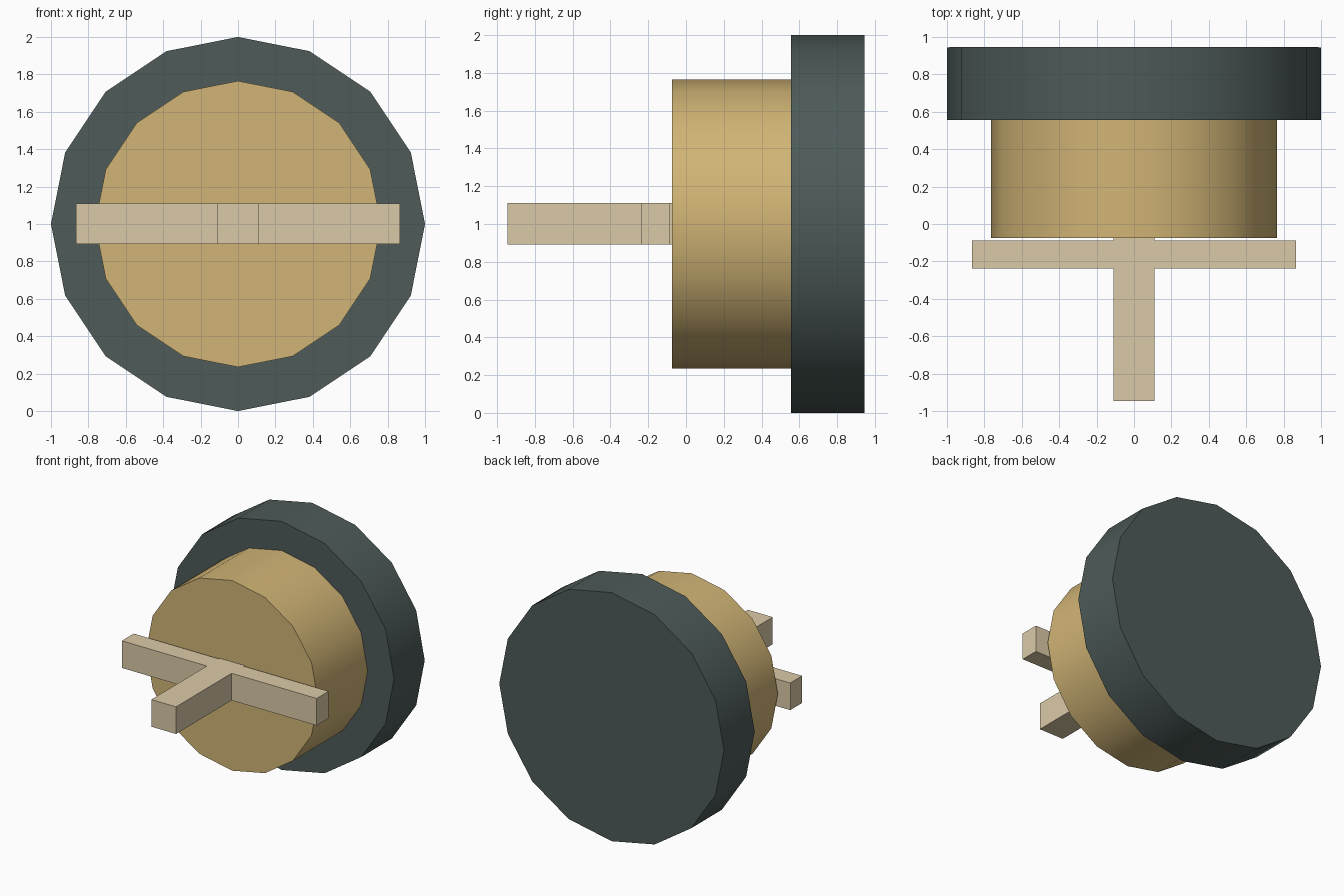
import bpy, bmesh
from math import radians
from mathutils import Matrix, Vector

if "Cube" in bpy.data.objects:
    bpy.data.objects.remove(bpy.data.objects["Cube"])


def finish(bm, name, color):
    bmesh.ops.recalc_face_normals(bm, faces=bm.faces)
    mesh = bpy.data.meshes.new(name)
    bm.to_mesh(mesh)
    bm.free()
    mat = bpy.data.materials.new(name + "_color")
    mat.diffuse_color = (*color, 1)
    mat.use_nodes = True
    mat.node_tree.nodes["Principled BSDF"].inputs["Base Color"].default_value = mat.diffuse_color
    mesh.materials.append(mat)
    ob = bpy.data.objects.new(name, mesh)
    bpy.context.collection.objects.link(ob)
    return ob


def disc(name, radius, y0, y1, color):
    """16-sided disc along y, smooth around the rim, with a vertex at the top."""
    bm = bmesh.new()
    bmesh.ops.create_cone(
        bm, cap_ends=True, segments=16, radius1=radius, radius2=radius, depth=y1 - y0,
        matrix=Matrix.Translation((0, (y0 + y1) / 2, 1)) @ Matrix.Rotation(radians(90), 4, 'X'))
    for f in bm.faces:
        f.smooth = len(f.verts) == 4
    for e in bm.edges:
        e.smooth = e.calc_face_angle(0) < radians(30)
    return finish(bm, name, color)


# Wide dark base and narrower body in front of it
disc("base_disc", 1.0, 0.555, 0.945, (0.075, 0.105, 0.1))
disc("body_disc", 0.765, -0.075, 0.555, (0.64, 0.46, 0.18))

# T-shaped handle: half outline mirrored in x, extruded in z
half = [(0.11, -0.945), (0.11, -0.238), (0.867, -0.238),
        (0.867, -0.087), (0.11, -0.087), (0.11, -0.07)]
outline = half + [(-x, y) for x, y in reversed(half)]
bm = bmesh.new()
face = bm.faces.new([bm.verts.new((x, y, 0.892)) for x, y in outline])
top = bmesh.ops.extrude_face_region(bm, geom=[face], use_keep_orig=True)["geom"]
bmesh.ops.translate(bm, vec=Vector((0, 0, 0.218)),
                    verts=[v for v in top if isinstance(v, bmesh.types.BMVert)])
finish(bm, "handle", (0.71, 0.59, 0.39))
